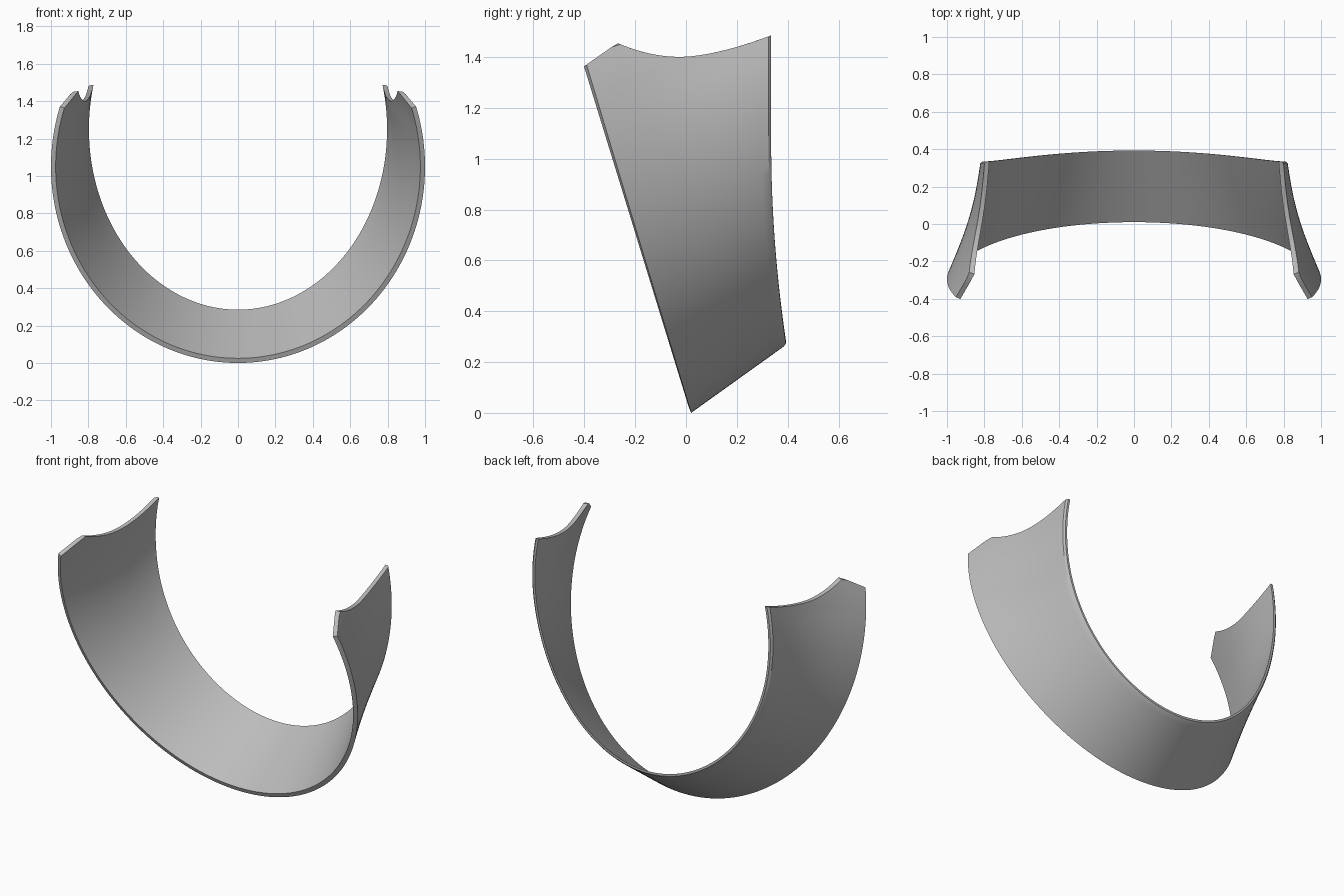
import bpy, bmesh, math
from mathutils import Vector

old = bpy.data.objects.get("Cube")
if old:
    bpy.data.objects.remove(old)

THICK = 0.025
ACROSS = 20     # steps from front edge to back edge
ALONG = 112     # steps from one tip to the other


def top_height(y):
    """Height of the trimmed tips: slanted front corner, then a shallow scoop."""
    if y < -0.27:
        return 1.455 + (y + 0.27) * 0.7
    if y < -0.02:
        return 1.40 + 0.055 * ((y + 0.02) / 0.25) ** 2
    return 1.40 + 0.085 * ((y + 0.02) / 0.355) ** 1.6


def surface(phi, s, inset, flare):
    """Point on the band: phi runs round the arc, s from front to back edge."""
    c, n = math.cos(phi), math.sin(phi)
    fz = 1.05 - 1.05 * c
    front = Vector((n, 0.02 - 0.3 * fz - flare, fz))
    bz = 1.25 - 0.99 * c
    rise = max(0.0, 1 - (bz - 0.26) / 0.8)
    back = Vector((0.822 * n, 0.325 + 0.058 * rise ** 2 + flare, bz))
    p = front.lerp(back, s)
    p -= Vector((n, 0, -c)) * inset
    # the sides pinch inwards towards the tips
    pinch = 0.04 * math.sin(math.pi * s) * min(1, abs(phi) / 1.75) ** 3
    p.x -= math.copysign(pinch, phi)
    return p


def tip_angle(s, inset, flare):
    """Arc angle at which the surface meets the trimmed top."""
    lo, hi = 1.3, 2.4
    for _ in range(30):
        mid = (lo + hi) / 2
        p = surface(mid, s, inset, flare)
        if p.z < top_height(p.y):
            lo = mid
        else:
            hi = mid
    return lo


# Closed cross-section: outer skin, back rim ridge, inner skin
steps = [i / ACROSS for i in range(ACROSS + 1)]
section = [(s, 0, 0) for s in steps]
section.append((1, THICK * 0.45, 0.01))
section += [(s, THICK, 0.01) for s in reversed(steps)]
ends = [tip_angle(*p) for p in section]
count = len(section)

bm = bmesh.new()
rings = []
for k in range(ALONG + 1):
    u = 2 * k / ALONG - 1
    rings.append([bm.verts.new(surface(u * e, *p)) for p, e in zip(section, ends)])

for a, b in zip(rings, rings[1:]):
    for i in range(count):
        j = (i + 1) % count
        bm.faces.new((a[i], a[j], b[j], b[i]))

# Tip caps
for ring in (rings[0], rings[-1]):
    for i in range(ACROSS):
        bm.faces.new((ring[i], ring[i + 1], ring[count - 2 - i], ring[count - 1 - i]))
    bm.faces.new(ring[ACROSS:ACROSS + 3])

bmesh.ops.recalc_face_normals(bm, faces=bm.faces)
mesh = bpy.data.meshes.new("curved_band")
bm.to_mesh(mesh)
bm.free()

band = bpy.data.objects.new("curved_band", mesh)
bpy.context.collection.objects.link(band)

# Plain grey finish
grey = bpy.data.materials.new("plain_grey")
grey.use_nodes = True
colour = (0.5, 0.5, 0.5, 1)
grey.diffuse_color = colour
grey.node_tree.nodes["Principled BSDF"].inputs["Base Color"].default_value = colour
mesh.materials.append(grey)

bpy.ops.object.select_all(action='DESELECT')
band.select_set(True)
bpy.context.view_layer.objects.active = band
bpy.ops.object.shade_smooth_by_angle(angle=math.radians(30))
